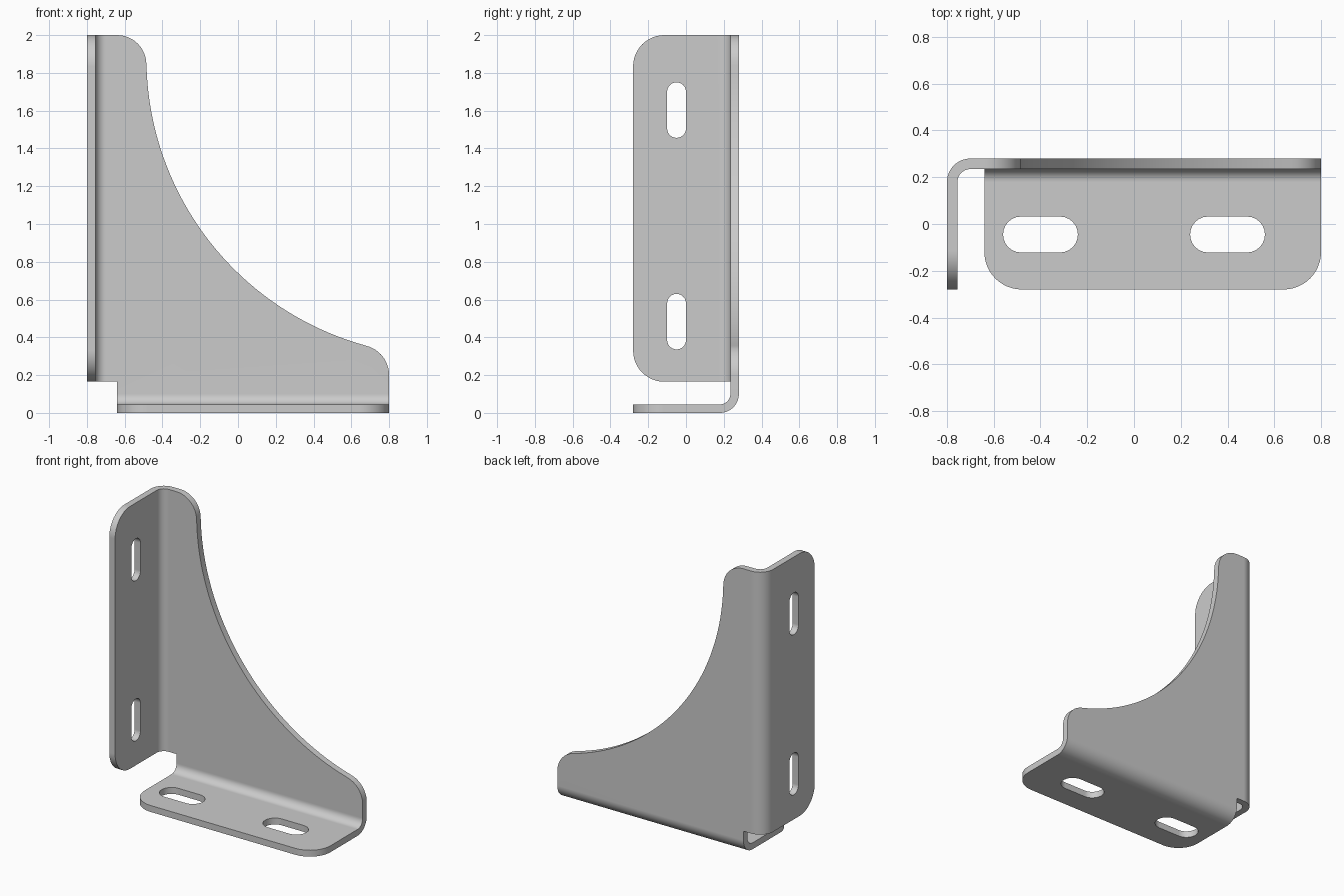
import bpy, bmesh
from math import sin, cos, radians, pi
from mathutils import Vector

if "Cube" in bpy.data.objects:
    bpy.data.objects.remove(bpy.data.objects["Cube"])

T = 0.045    # sheet thickness
R = 0.10     # outer bend radius
X, Y, TOP = 0.8, 0.28, 2.0
NOTCH_X, NOTCH_Z = -0.64, 0.165
BEND_STEPS = 10

bm = bmesh.new()


def arc(cx, cy, r, a0, a1, n):
    return [(cx + r * cos(radians(a0 + (a1 - a0) * i / n)),
             cy + r * sin(radians(a0 + (a1 - a0) * i / n))) for i in range(n + 1)]


def slot(u, v, half_length, r, along_v=False):
    """Rounded slot outline centred on (u, v)."""
    d = half_length - r
    pts = arc(d, 0, r, -90, 90, 12) + arc(-d, 0, r, 90, 270, 12)
    return [(u + b, v + a) if along_v else (u + a, v + b) for a, b in pts]


def panel(loops, place, normal):
    """Flat sheet face from an outline followed by hole outlines."""
    edges = []
    for loop in loops:
        vs = [bm.verts.new(place(a, b)) for a, b in loop]
        edges += [bm.edges.new((vs[i - 1], vs[i])) for i in range(len(vs))]
    bmesh.ops.triangle_fill(bm, use_beauty=True, edges=edges, normal=normal)


def bend(section, lo, hi, place):
    """Curved strip sweeping a quarter-round section from lo to hi."""
    rows = [[bm.verts.new(place(a, b, s)) for s in (lo, hi)] for a, b in section]
    for p, q in zip(rows, rows[1:]):
        bm.faces.new((p[0], p[1], q[1], q[0]))


# Gusset web with the sweeping concave edge
web = [(-X + R, NOTCH_Z), (-X + R, TOP)]
web += arc(-0.64, 1.845, 0.155, 90, 0, 12)
web += arc(1.094, 1.879, 1.579, 181.3, 254.6, 40)
web += arc(0.64, 0.2, 0.16, 75, 0, 12)
web += [(X, R), (NOTCH_X, R), (NOTCH_X, NOTCH_Z)]
panel([web], lambda a, b: (a, Y, b), (0, 1, 0))

# Upright flange with two slots
side = [(Y - R, NOTCH_Z), (Y - R, TOP)]
side += arc(-Y + 0.165, TOP - 0.165, 0.165, 90, 180, 12)
side += arc(-Y + 0.165, NOTCH_Z + 0.165, 0.165, 180, 270, 12)
panel([side] + [slot(-0.05, z, 0.147, 0.05, True) for z in (0.483, 1.603)],
      lambda a, b: (-X, a, b), (-1, 0, 0))
bend(arc(-X + R, Y - R, R, 90, 180, BEND_STEPS), NOTCH_Z, TOP,
     lambda a, b, s: (a, b, s))

# Base flange with two slots
base = [(X, Y - R), (NOTCH_X, Y - R)]
base += arc(NOTCH_X + 0.16, -Y + 0.16, 0.16, 180, 270, 12)
base += arc(X - 0.16, -Y + 0.16, 0.16, 270, 360, 12)
panel([base] + [slot(x, -0.045, 0.16, 0.077) for x in (-0.4, 0.4)],
      lambda a, b: (a, b, 0), (0, 0, -1))
bend(arc(Y - R, R, R, 0, -90, BEND_STEPS), NOTCH_X, X,
     lambda a, b, s: (s, a, b))

# Join the sheet and face it outwards
bmesh.ops.remove_doubles(bm, verts=bm.verts, dist=1e-4)
bmesh.ops.recalc_face_normals(bm, faces=bm.faces)
bm.normal_update()
back = max(bm.faces, key=lambda f: abs(f.normal.y) * f.calc_area())
if back.normal.y < 0:
    bmesh.ops.reverse_faces(bm, faces=bm.faces)

mesh = bpy.data.meshes.new("gusset_bracket")
bm.to_mesh(mesh)
bm.free()
bracket = bpy.data.objects.new("gusset_bracket", mesh)
bpy.context.collection.objects.link(bracket)
bpy.context.view_layer.objects.active = bracket
bracket.select_set(True)

# Sheet thickness, then smooth bends with crisp edges
solid = bracket.modifiers.new("thickness", 'SOLIDIFY')
solid.thickness = T
solid.offset = -1
solid.use_even_offset = True
bpy.ops.object.modifier_apply(modifier=solid.name)
bpy.ops.object.shade_smooth_by_angle(angle=radians(30))
weighted = bracket.modifiers.new("flat_panels", 'WEIGHTED_NORMAL')
weighted.keep_sharp = True
